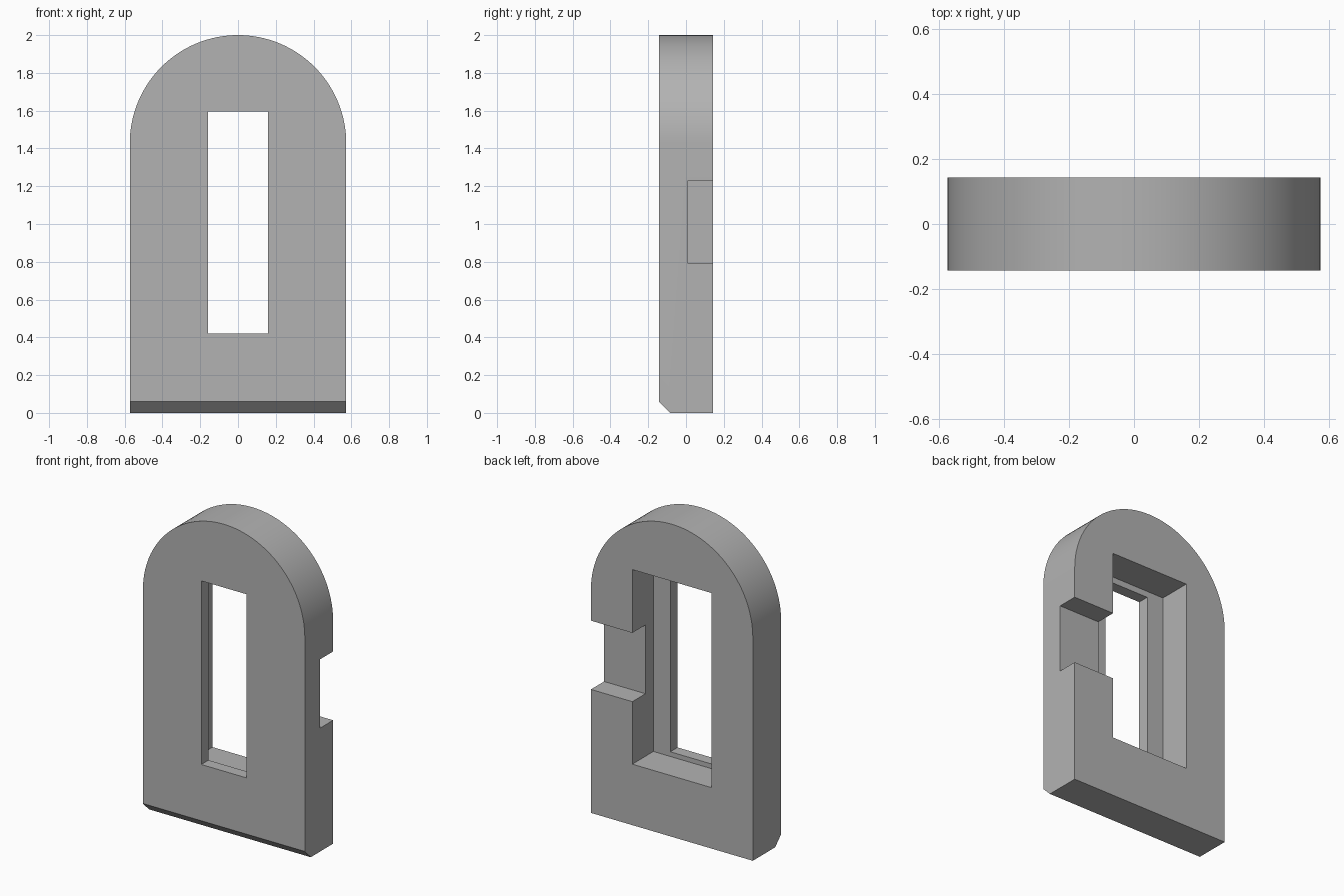
import bpy
import bmesh
import math

cube = bpy.data.objects.get("Cube")
if cube:
    bpy.data.objects.remove(cube, do_unlink=True)

HALF_W, HALF_D, HEIGHT = 0.573, 0.143, 2.0
CHAMFER = 0.06
ARC_STEPS = 64

grey = bpy.data.materials.new("plain_grey")
grey.use_nodes = True
colour = (0.45, 0.45, 0.45, 1.0)
grey.diffuse_color = colour
grey.node_tree.nodes["Principled BSDF"].inputs["Base Color"].default_value = colour


def add_object(name, bm):
    bmesh.ops.recalc_face_normals(bm, faces=bm.faces)
    mesh = bpy.data.meshes.new(name)
    bm.to_mesh(mesh)
    bm.free()
    mesh.materials.append(grey)
    obj = bpy.data.objects.new(name, mesh)
    bpy.context.collection.objects.link(obj)
    return obj


def box_cutter(name, x, y, z):
    """Box spanning the given (low, high) ranges."""
    bm = bmesh.new()
    bmesh.ops.create_cube(bm, size=1)
    for v in bm.verts:
        v.co = [r[0] if c < 0 else r[1] for c, r in zip(v.co, (x, y, z))]
    obj = add_object(name, bm)
    obj.hide_render = True
    return obj


# Arched slab, extruded front to back
bm = bmesh.new()
spring = HEIGHT - HALF_W
outline = [(-HALF_W, 0), (HALF_W, 0)]
for i in range(ARC_STEPS + 1):
    a = math.pi * i / ARC_STEPS
    outline.append((HALF_W * math.cos(a), spring + HALF_W * math.sin(a)))
front = bm.faces.new([bm.verts.new((x, -HALF_D, z)) for x, z in outline])
ext = bmesh.ops.extrude_face_region(bm, geom=[front], use_keep_orig=True)
for v in ext["geom"]:
    if isinstance(v, bmesh.types.BMVert):
        v.co.y = HALF_D

# Chamfer along the front bottom edge
bottom_edge = [e for e in bm.edges
               if all(v.co.z < 0.001 and v.co.y < 0 for v in e.verts)]
bmesh.ops.bevel(bm, geom=bottom_edge, offset=CHAMFER, segments=1, affect='EDGES')
slab = add_object("arched_slab", bm)

# Front opening, wider rear pocket, and side notch leading into the pocket
cutters = [
    box_cutter("opening_cutter", (-0.16, 0.16), (-0.3, 0.0), (0.42, 1.595)),
    box_cutter("pocket_cutter", (-0.28, 0.28), (-0.07, 0.3), (0.39, 1.635)),
    box_cutter("notch_cutter", (0.2, 0.8), (0.01, 0.35), (0.79, 1.23)),
]
bpy.ops.object.select_all(action='DESELECT')
slab.select_set(True)
bpy.context.view_layer.objects.active = slab
for cutter in cutters:
    mod = slab.modifiers.new(cutter.name, 'BOOLEAN')
    mod.operation = 'DIFFERENCE'
    mod.solver = 'EXACT'
    mod.object = cutter
    bpy.ops.object.modifier_apply(modifier=mod.name)
    bpy.data.objects.remove(cutter, do_unlink=True)

bpy.ops.object.shade_smooth_by_angle(angle=math.radians(30))
